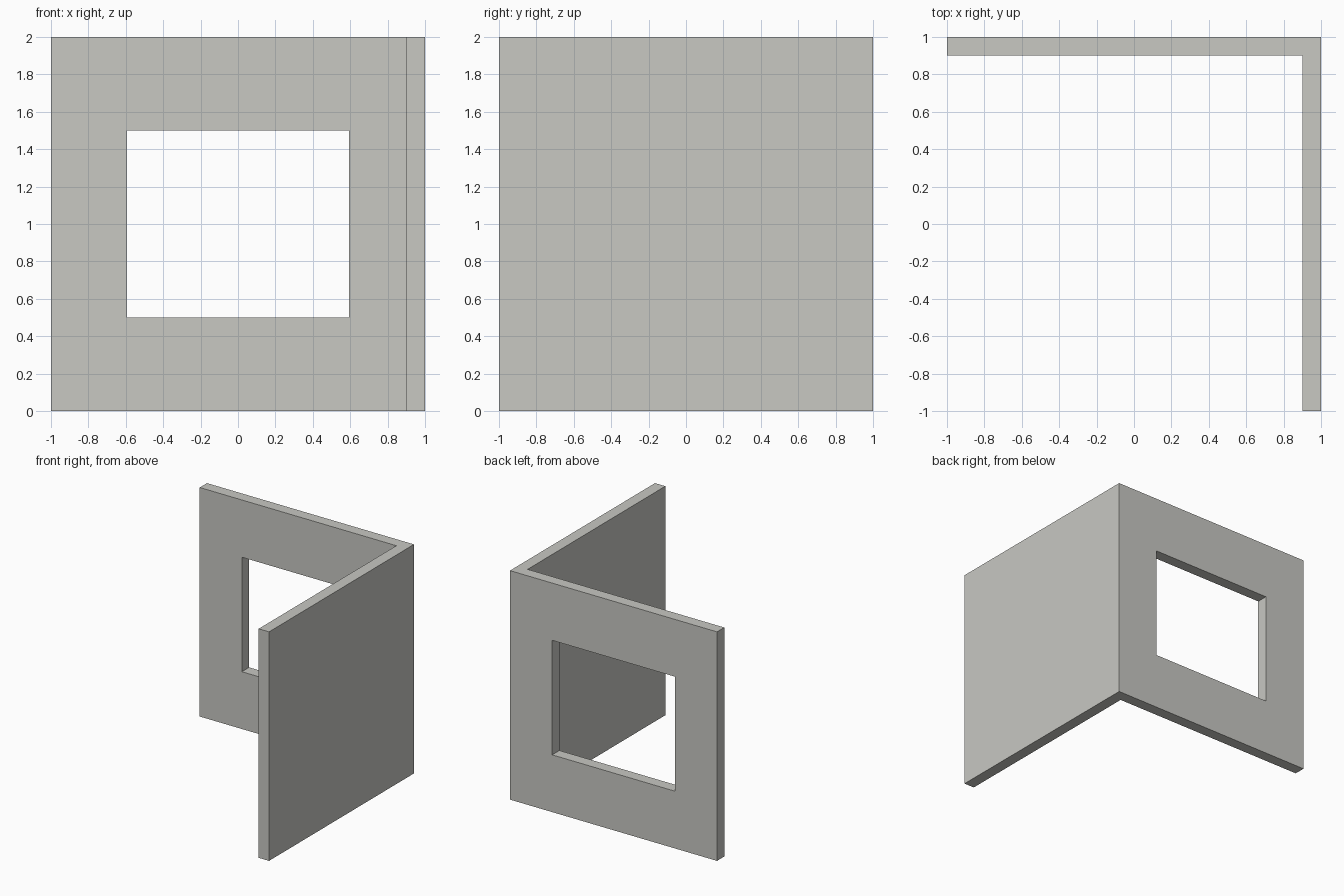
import bpy, bmesh

if "Cube" in bpy.data.objects:
    bpy.data.objects.remove(bpy.data.objects["Cube"])

SIZE, THICK = 2.0, 0.1
H = SIZE / 2
INNER = H - THICK

wall_grey = bpy.data.materials.new("warm_grey")
wall_grey.diffuse_color = (0.58, 0.58, 0.545, 1)
wall_grey.use_nodes = True
wall_grey.node_tree.nodes["Principled BSDF"].inputs["Base Color"].default_value = wall_grey.diffuse_color


def prism(name, profile, z0, z1):
    """Extrude a counter-clockwise plan outline from z0 to z1."""
    bm = bmesh.new()
    base = bm.faces.new([bm.verts.new((x, y, z0)) for x, y in profile])
    top = bmesh.ops.extrude_face_region(bm, geom=[base], use_keep_orig=True)["geom"]
    verts = [g for g in top if isinstance(g, bmesh.types.BMVert)]
    bmesh.ops.translate(bm, verts=verts, vec=(0, 0, z1 - z0))
    bmesh.ops.recalc_face_normals(bm, faces=bm.faces)
    mesh = bpy.data.meshes.new(name)
    bm.to_mesh(mesh)
    bm.free()
    mesh.materials.append(wall_grey)
    obj = bpy.data.objects.new(name, mesh)
    bpy.context.collection.objects.link(obj)
    return obj


# L-shaped corner: back wall and right wall in one piece
walls = prism("corner_walls",
              [(-H, INNER), (INNER, INNER), (INNER, -H), (H, -H), (H, H), (-H, H)],
              0, SIZE)

# Window opening through the back wall
W = 0.593
cutter = prism("window_cutter",
               [(-W, INNER - 0.2), (W, INNER - 0.2), (W, H + 0.2), (-W, H + 0.2)],
               0.5, 1.5)
cut = walls.modifiers.new("window_opening", 'BOOLEAN')
cut.operation = 'DIFFERENCE'
cut.solver = 'EXACT'
cut.object = cutter

# Apply the cut and drop the helper
bpy.context.view_layer.objects.active = walls
walls.select_set(True)
bpy.ops.object.modifier_apply(modifier=cut.name)
bpy.data.objects.remove(cutter)
